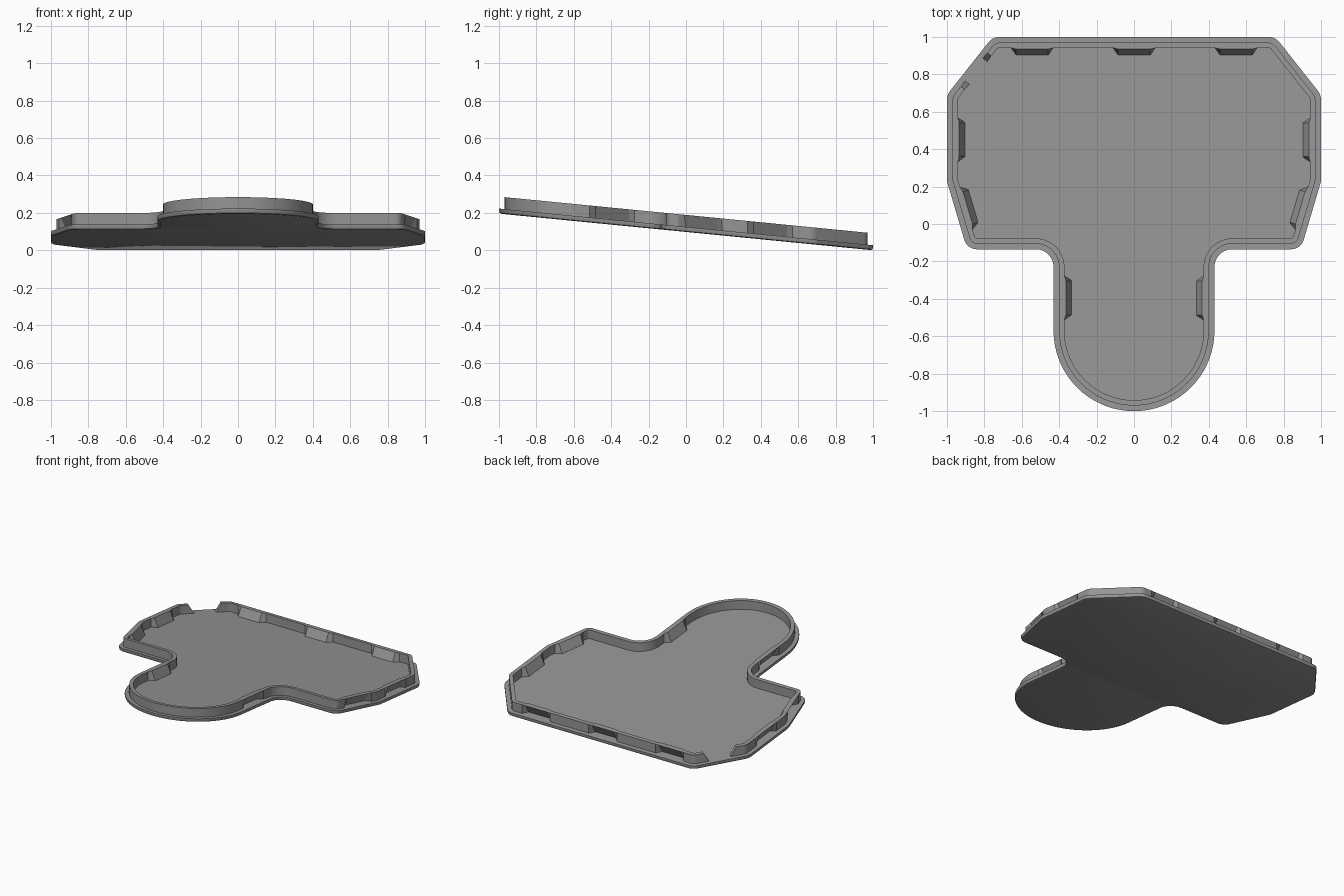
import bpy, bmesh, math
from mathutils import Vector

if "Cube" in bpy.data.objects:
    bpy.data.objects.remove(bpy.data.objects["Cube"])

SLOPE = 0.098              # the tray rises towards the front
PLATE_TOP, WALL_TOP = 0.027, 0.091

grey = bpy.data.materials.new("mid_grey")
grey.diffuse_color = (0.30, 0.30, 0.30, 1)
grey.use_nodes = True
grey.node_tree.nodes["Principled BSDF"].inputs["Base Color"].default_value = grey.diffuse_color

# Outline corners, anticlockwise: x, y, fillet radius
right = [(0.43, -1, 0.43), (0.43, -0.135, 0.095), (0.892, -0.135, 0.07),
         (1, 0.23, 0.1), (1, 0.69, 0.09), (0.755, 1, 0.08)]
corners = right + [(-x, y, r) for x, y, r in reversed(right)]

# Features on the straight edges: centre, half length, taper, kind
half = [(0, (0.43, -0.395)), (2, (0.944, 0.07)), (3, (1, 0.45))]
features = [(5, (x, 1), 0.115, 0.03, "clip") for x in (0.545, 0, -0.545)]
for edge, (x, y) in half:
    features += [(edge, (x, y), 0.12, 0.03, "clip"),
                 (10 - edge, (-x, y), 0.12, 0.03, "clip")]
features.append((6, (-0.88, 0.845), 0.115, 0.04, "gap"))


def outline():
    """Points of the outline: position, inward normal, clip push, wall height factor."""
    pts = []
    n = len(corners)
    for i in range(n):
        p = Vector(corners[i][:2])
        a = (p - Vector(corners[i - 1][:2])).normalized()
        nxt = Vector(corners[(i + 1) % n][:2])
        b = (nxt - p).normalized()
        turn = math.atan2(a.x * b.y - a.y * b.x, a.dot(b))
        r, s = corners[i][2], math.copysign(1, turn)
        start = p - a * r * math.tan(abs(turn) / 2)
        normal = Vector((-a.y, a.x))
        centre = start + normal * r * s
        steps = max(4, round(abs(turn) / math.radians(5)))
        for k in range(steps + 1):
            t = turn * k / steps
            c, sn = math.cos(t), math.sin(t)
            m = Vector((normal.x * c - normal.y * sn, normal.x * sn + normal.y * c))
            q = centre - m * r * s
            if not pts or (q - pts[-1][0]).length > 1e-4:
                pts.append((q, m, 0, 1))
        # clips and the opening on the edge that follows
        inward = Vector((-b.y, b.x))
        for edge, c, h, taper, kind in features:
            if edge != i:
                continue
            d = (Vector(c) - p).dot(b)
            for off, on in ((-h, 0), (taper - h, 1), (h - taper, 1), (h, 0)):
                push = on if kind == "clip" else 0
                height = 1 - on if kind == "gap" else 1
                pts.append((p + b * (d + off), inward, push, height))
    if (pts[0][0] - pts[-1][0]).length < 1e-4:
        pts.pop()
    return pts


def loft(name, rings, capped):
    """Join rings of points; cap the ends or close the section on itself."""
    bm = bmesh.new()
    rows = [[bm.verts.new((x, y, z + SLOPE * (1 - y))) for x, y, z in r] for r in rings]
    n = len(rows[0])
    pairs = list(zip(rows, rows[1:])) + ([] if capped else [(rows[-1], rows[0])])
    for lo, hi in pairs:
        for i in range(n):
            j = (i + 1) % n
            bm.faces.new((lo[i], lo[j], hi[j], hi[i]))
    if capped:
        bm.faces.new(rows[0][::-1])
        bm.faces.new(rows[-1])
    bmesh.ops.recalc_face_normals(bm, faces=bm.faces)
    me = bpy.data.meshes.new(name)
    bm.to_mesh(me)
    bm.free()
    me.materials.append(grey)
    ob = bpy.data.objects.new(name, me)
    bpy.context.collection.objects.link(ob)
    bpy.ops.object.select_all(action='DESELECT')
    ob.select_set(True)
    bpy.context.view_layer.objects.active = ob
    bpy.ops.object.shade_smooth_by_angle(angle=math.radians(25))
    return ob


def ring(pts, rule):
    """One ring; rule gives inset and height for a push and height factor."""
    out = []
    for p, m, push, h in pts:
        d, z = rule(push, h)
        q = p + m * d
        out.append((q.x, q.y, z))
    return out


path = outline()

# Base plate with a chamfered lower edge
plain = [q for q in path if q[2] == 0 and q[3] == 1]
loft("base_plate", [ring(plain, lambda p, h, d=d, z=z: (d, z))
                    for d, z in ((0.014, 0), (0.004, 0.004), (0, 0.014), (0, PLATE_TOP))], True)

# Rim wall with slanted clip panels and one opening
low = PLATE_TOP - 0.006


def top(h):
    return PLATE_TOP - 0.003 + (WALL_TOP - PLATE_TOP + 0.003) * h


loft("rim_wall", [ring(path, lambda p, h: (0.03 + 0.04 * p, low)),
                  ring(path, lambda p, h: (0.03, top(h))),
                  ring(path, lambda p, h: (0.058 + 0.008 * p, top(h))),
                  ring(path, lambda p, h: (0.058 + 0.042 * p, low))], False)
